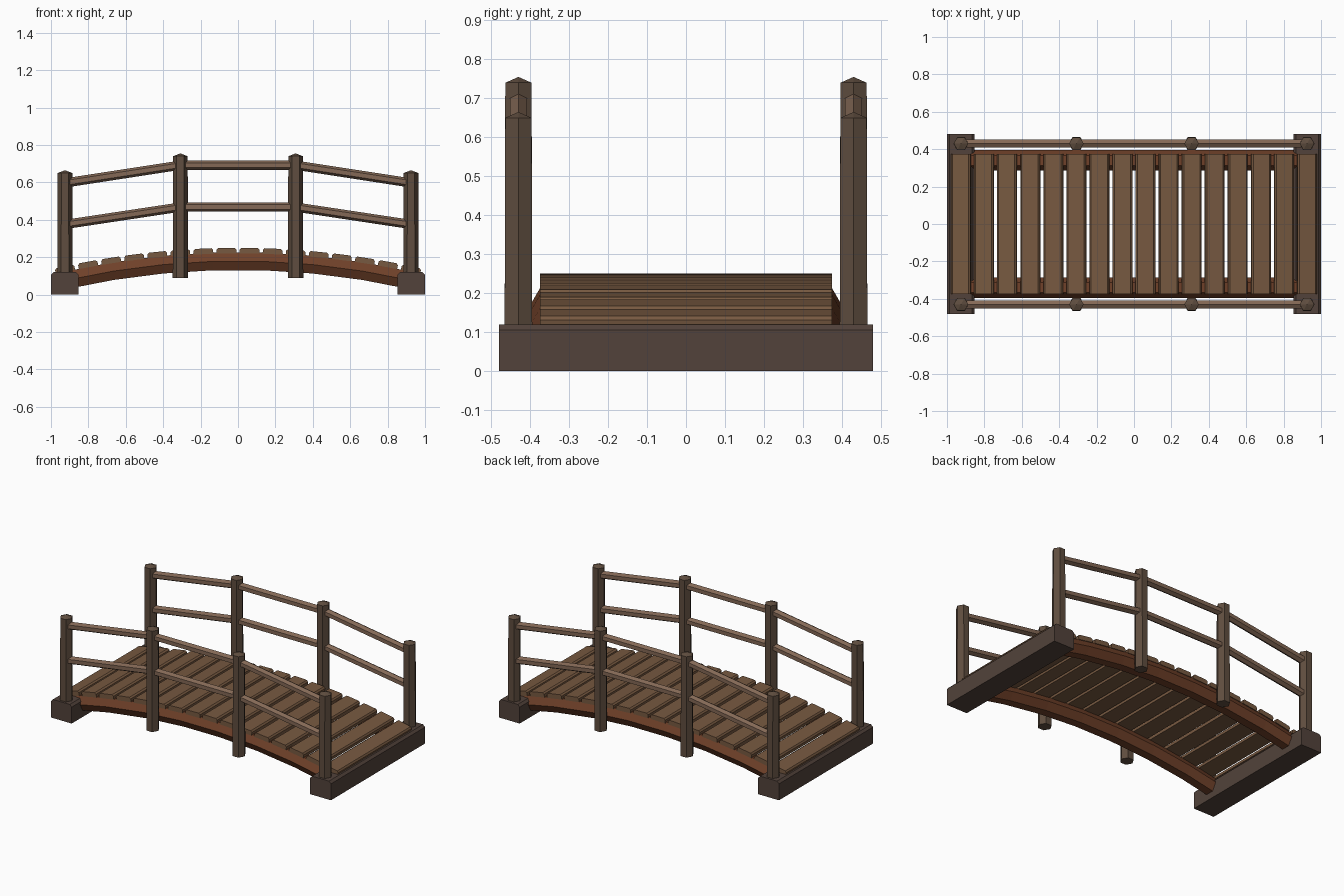
import bpy
from math import sin, cos, pi, atan
from mathutils import Matrix, Vector

if "Cube" in bpy.data.objects:
    bpy.data.objects.remove(bpy.data.objects["Cube"])


def material(name, rgb):
    m = bpy.data.materials.new(name)
    m.diffuse_color = (*rgb, 1)
    m.use_nodes = True
    m.node_tree.nodes["Principled BSDF"].inputs["Base Color"].default_value = m.diffuse_color
    return m


SILL = material("dark_wood", (0.085, 0.055, 0.043))
BEAM = material("red_wood", (0.16, 0.052, 0.022))
PLANK = material("deck_wood", (0.185, 0.1, 0.052))
POST = material("post_wood", (0.115, 0.075, 0.05))
RAIL = material("rail_wood", (0.23, 0.14, 0.092))


def loft(name, rings, mat):
    """Closed solid through a list of rings with equal point counts."""
    n = len(rings[0])
    verts = [p for r in rings for p in r]
    faces = [tuple(range(n))[::-1],
             tuple(range((len(rings) - 1) * n, len(rings) * n))]
    for i in range(len(rings) - 1):
        for j in range(n):
            k = (j + 1) % n
            faces.append((i * n + j, i * n + k, (i + 1) * n + k, (i + 1) * n + j))
    return finish(name, verts, faces, mat)


def finish(name, verts, faces, mat):
    me = bpy.data.meshes.new(name)
    me.from_pydata(verts, [], faces)
    me.materials.append(mat)
    ob = bpy.data.objects.new(name, me)
    bpy.context.collection.objects.link(ob)
    import bmesh
    bm = bmesh.new()
    bm.from_mesh(me)
    bmesh.ops.recalc_face_normals(bm, faces=bm.faces)
    bm.to_mesh(me)
    bm.free()
    return ob


def hexagon(r, turn=0.0):
    return [(r * cos(turn + i * pi / 3), r * sin(turn + i * pi / 3)) for i in range(6)]


def arch(x, c=0.115):
    return -c * x * x


def chamfered(w, h, c):
    """Board profile in x/z, bottom at 0, chamfered top corners."""
    a = w / 2
    return [(-a, 0), (a, 0), (a, h - c), (a - c, h), (-a + c, h), (-a, h - c)]


# Sills at both ends
for s, side in ((-1, "left"), (1, "right")):
    prof = chamfered(0.148, 0.12, 0.014)
    loft(side + "_sill",
         [[(s * 0.926 + x, y, z) for x, z in prof] for y in (-0.48, 0.48)], SILL)

# Arched hexagonal side beams
for s, side in ((-1, "front"), (1, "back")):
    rings = []
    for i in range(8):
        x = -0.93 + 1.86 * i / 7
        rings.append([(x, s * 0.34 + y, 0.18 + arch(x, 0.122) + z)
                      for y, z in hexagon(0.055)])
    loft(side + "_beam", rings, BEAM)

# Deck planks following the arch
for i in range(16):
    x = (i - 7.5) * 0.1238
    prof = chamfered(0.105, 0.03, 0.009)
    ob = loft(f"plank_{i + 1}",
              [[(px, y, pz - 0.03) for px, pz in prof] for y in (-0.375, 0.375)], PLANK)
    ob.matrix_world = (Matrix.Translation((x, 0, 0.25 + arch(x)))
                       @ Matrix.Rotation(atan(0.23 * x), 4, 'Y'))

# Posts with pointed caps, and two rails between them
STATIONS = (-0.925, -0.308, 0.308, 0.925)
for s, side in ((-1, "front"), (1, "back")):
    y = s * 0.43
    for i, x in enumerate(STATIONS):
        end = i in (0, 3)
        z0, z1 = (0.10, 0.65) if end else (0.09, 0.74)
        verts = [(x + a, y + b, z0) for a, b in hexagon(0.041)]
        verts += [(x + a, y + b, z1) for a, b in hexagon(0.039)]
        verts.append((x, y, z1 + 0.015))
        faces = [(5, 4, 3, 2, 1, 0)]
        for j in range(6):
            k = (j + 1) % 6
            faces += [(j, k, 6 + k, 6 + j), (6 + j, 6 + k, 12)]
        finish(f"{side}_post_{i + 1}", verts, faces, POST)
    for label, low, high in (("top", 0.597, 0.692), ("middle", 0.375, 0.468)):
        zs = (low, high, high, low)
        for i in range(3):
            ends = [Vector((STATIONS[k], y, zs[k])) for k in (i, i + 1)]
            loft(f"{side}_{label}_rail_{i + 1}",
                 [[e + Vector((0, a, b)) for a, b in hexagon(0.025, pi / 2)]
                  for e in ends], RAIL)
